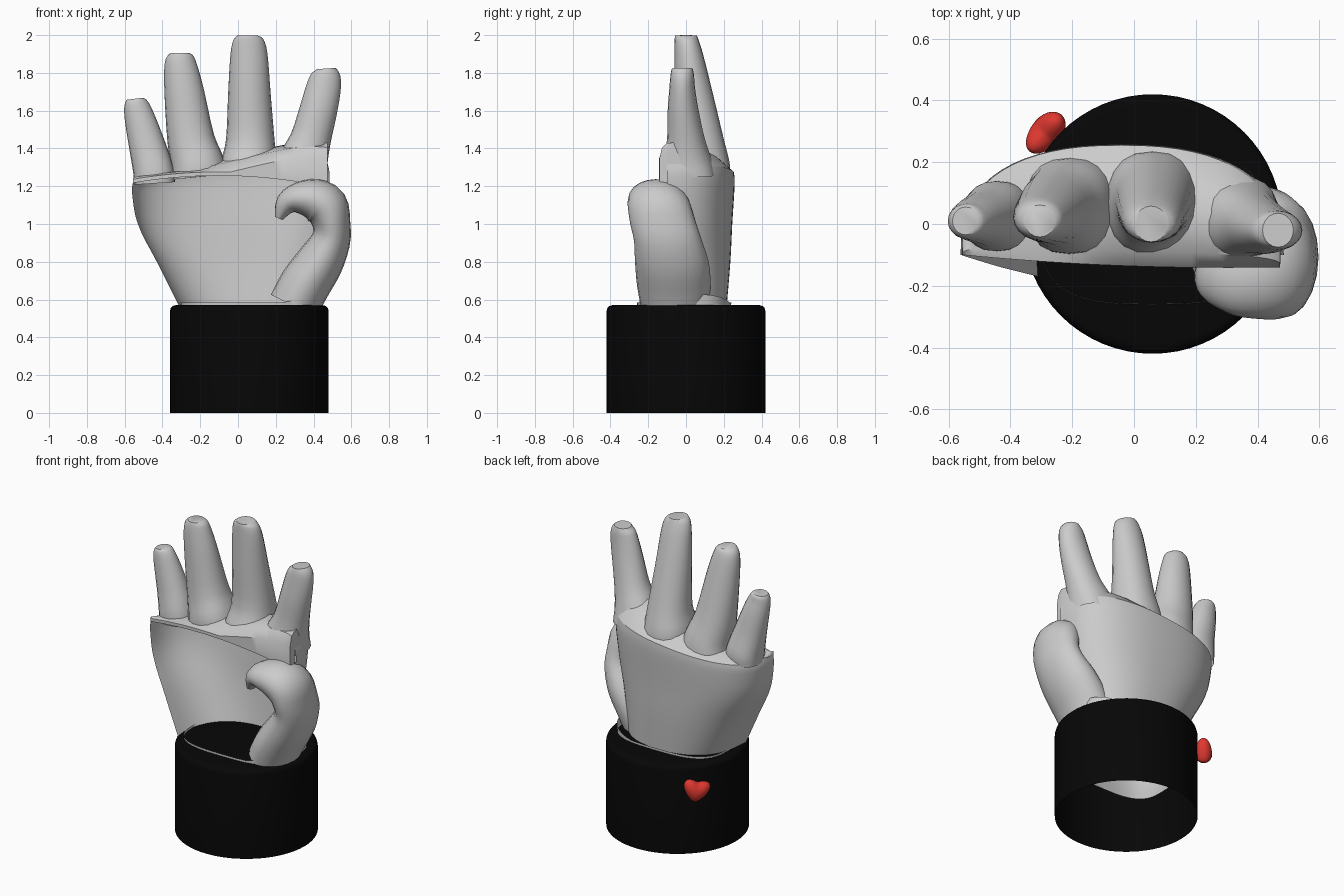
import bpy, bmesh, math
from mathutils import Vector

if "Cube" in bpy.data.objects:
    bpy.data.objects.remove(bpy.data.objects["Cube"])


def material(name, col):
    m = bpy.data.materials.new(name)
    m.diffuse_color = (*col, 1)
    m.use_nodes = True
    m.node_tree.nodes["Principled BSDF"].inputs["Base Color"].default_value = m.diffuse_color
    return m


def finish(name, bm, mat=None, angle=40):
    bmesh.ops.recalc_face_normals(bm, faces=bm.faces)
    me = bpy.data.meshes.new(name)
    bm.to_mesh(me)
    bm.free()
    ob = bpy.data.objects.new(name, me)
    bpy.context.collection.objects.link(ob)
    if mat:
        me.materials.append(mat)
    bpy.ops.object.select_all(action='DESELECT')
    ob.select_set(True)
    bpy.context.view_layer.objects.active = ob
    bpy.ops.object.shade_smooth_by_angle(angle=math.radians(angle))
    return ob


def resample(rows, n=3):
    """Smooth a list of section rows with a Catmull-Rom spline."""
    out = []
    for i in range(len(rows) - 1):
        p = [rows[max(0, i - 1)], rows[i], rows[i + 1], rows[min(len(rows) - 1, i + 2)]]
        for k in range(n):
            t = k / n
            out.append([0.5 * (2*b + (c - a)*t + (2*a - 5*b + 4*c - d)*t*t + (3*b - a - 3*c + d)*t**3)
                        for a, b, c, d in zip(*p)])
    return out + [list(rows[-1])]


def spow(v, e):
    return math.copysign(abs(v) ** e, v)


def skin(bm, rings, closed=True):
    vs = [[bm.verts.new(p) for p in r] for r in rings]
    for a, b in zip(vs, vs[1:]):
        n = len(a)
        for j in range(n if closed else n - 1):
            k = (j + 1) % n
            bm.faces.new((a[j], a[k], b[k], b[j]))
    return vs


def limb(name, rows, segs=20, square=0.0, fade=2.2, cap=True):
    """Loft of ellipses (x, y, z, rx, ry) bending in the xz plane."""
    rows = resample(rows)
    rings = []
    for i, (x, y, z, rx, ry) in enumerate(rows):
        a, b = rows[max(0, i - 1)], rows[min(len(rows) - 1, i + 1)]
        t = Vector((b[0] - a[0], 0, b[2] - a[2])).normalized()
        n = Vector((t.z, 0, -t.x))
        e = 1 - square * max(0.0, 1 - fade * i / len(rows))
        ring = []
        for j in range(segs):
            q = 2 * math.pi * j / segs
            ring.append(Vector((x, y, z)) + n * rx * spow(math.cos(q), e)
                        + Vector((0, ry * spow(math.sin(q), e), 0)))
        rings.append(ring)
    bm = bmesh.new()
    vs = skin(bm, rings)
    if cap:
        bm.faces.new(vs[-1])
    return finish(name, bm)


black = material("black", (0.002, 0.002, 0.002))
red = material("red", (0.75, 0.04, 0.03))

# Cuff: tube closed on top with a rounded edge, open below
bm = bmesh.new()
prof = [(.42, 0), (.42, .54), (.416, .555), (.405, .566), (.39, .57), (.2, .57), (.01, .57)]
vs = skin(bm, [[(.06 + r * math.cos(k * math.pi / 32), r * math.sin(k * math.pi / 32), z)
                for k in range(64)] for r, z in prof])
bm.faces.new(vs[-1])
finish("cuff", bm, black)

# Wrist: rounded square tube whose lip shows above the cuff
wrist = limb("wrist", [(.06, -.01, .27, .28, .19), (.06, -.01, .42, .34, .235),
                       (.06, -.01, .585, .365, .25)], segs=40, square=.35, fade=0, cap=False)
for v in wrist.data.vertices:
    if v.co.z > .55:
        v.co.z += max(0, v.co.x - .25) * .25


# Back of the hand: curved shell, hollow on the palm side (z, left, right, front, back)
def shell_ring(z, l, r, f, b):
    k = max(0, (z - 1.0) / .27)
    ring = []
    for j in range(33):
        q = math.pi * j / 32
        x = (l + r) / 2 - (r - l) / 2 * spow(math.cos(q), .85)
        ring.append(Vector((x, f + (b - f) * max(0, math.sin(q)) ** .75, z + .1 * x * k)))
    return ring


rings = [shell_ring(*s) for s in resample(
    [(.56, -.31, .41, -.17, .215), (.8, -.43, .43, -.14, .235), (1.0, -.53, .46, -.11, .245),
     (1.2, -.56, .485, -.10, .257), (1.27, -.557, .475, -.10, .255)], 4)]
bm = bmesh.new()
skin(bm, rings, closed=False)
finish("hand_back", bm)

# Knuckle web: joins the top of the shell over to the front lip above the palm
strips = []
for p in rings[-1]:
    u = (p.x + .04) / .516
    lip = 1.255 - .05 * u * u - .012 * u
    web = max(1.365 + .24 * p.x - .05 * max(0, u) ** 4, p.z + .005)
    front = -.135 - .02 * u + .015 * u * u if p.y > -.09 else p.y
    mid = .5 * (p.y + front)
    strips.append([p, p.lerp(Vector((p.x, mid, web)), .5) + Vector((0, (p.y - mid) * .12, .006)),
                   (p.x, mid, web),
                   (p.x, front * .75 + mid * .25, max(web - .025, lip + .03)),
                   (p.x, front, max(lip + .02, web - .08)), (p.x, front, lip)])
bm = bmesh.new()
skin(bm, strips, closed=False)
bmesh.ops.remove_doubles(bm, verts=bm.verts, dist=.0005)
finish("knuckle_web", bm)

# Four straight fingers
limb("little_finger", [(-.44, .025, 1.215, .108, .11), (-.447, .025, 1.28, .108, .113),
                       (-.477, .02, 1.4, .098, .09), (-.515, .015, 1.54, .083, .072),
                       (-.535, .01, 1.615, .07, .06), (-.543, .01, 1.65, .056, .054),
                       (-.545, .01, 1.663, .043, .045)], square=.2)
limb("ring_finger", [(-.205, .06, 1.25, .15, .155), (-.215, .055, 1.32, .142, .15),
                     (-.25, .05, 1.45, .125, .12), (-.285, .03, 1.7, .105, .09),
                     (-.303, .02, 1.83, .088, .073), (-.305, .015, 1.885, .072, .062),
                     (-.305, .01, 1.905, .05, .052)], square=.2)
limb("middle_finger", [(.06, .065, 1.265, .15, .17), (.06, .065, 1.33, .148, .165),
                       (.065, .07, 1.45, .128, .13), (.06, .04, 1.7, .112, .1),
                       (.058, .015, 1.9, .098, .075), (.055, .003, 1.975, .08, .063),
                       (.055, 0, 1.998, .055, .058)], square=.2)
limb("index_finger", [(.335, .015, 1.26, .135, .14), (.345, .01, 1.33, .132, .13),
                      (.385, 0, 1.45, .108, .1), (.425, -.015, 1.6, .1, .082),
                      (.453, -.02, 1.72, .092, .068), (.466, -.02, 1.79, .077, .062),
                      (.466, -.02, 1.823, .05, .055)], square=.2)

# Curled thumb, its root merging with the side of the hand
limb("thumb", [(.295, -.06, .565, .135, .18), (.355, -.065, .68, .135, .195),
               (.435, -.075, .80, .125, .195), (.49, -.095, .91, .105, .18),
               (.495, -.12, 1.0, .1, .175), (.465, -.14, 1.09, .12, .168),
               (.40, -.155, 1.13, .11, .152), (.32, -.17, 1.135, .085, .125),
               (.255, -.17, 1.105, .06, .09), (.215, -.17, 1.03, .022, .04)])

# Heart on the back of the cuff, tipped slightly
bm = bmesh.new()
bmesh.ops.create_uvsphere(bm, u_segments=28, v_segments=18, radius=1)
out = Vector((-.75, .66, 0)).normalized()
side = Vector((-out.y, out.x, 0))
mid = Vector((.06, 0, .42)) + out * .455
for v in bm.verts:
    x, y, z = v.co
    a, b = x * .08, (z + .75 * (x * x + .02) ** .5 - .2) * .062
    v.co = mid + side * (a * .97 + b * .24) + out * y * .05 + Vector((0, 0, b * .97 - a * .24))
finish("heart", bm, red, 60)
